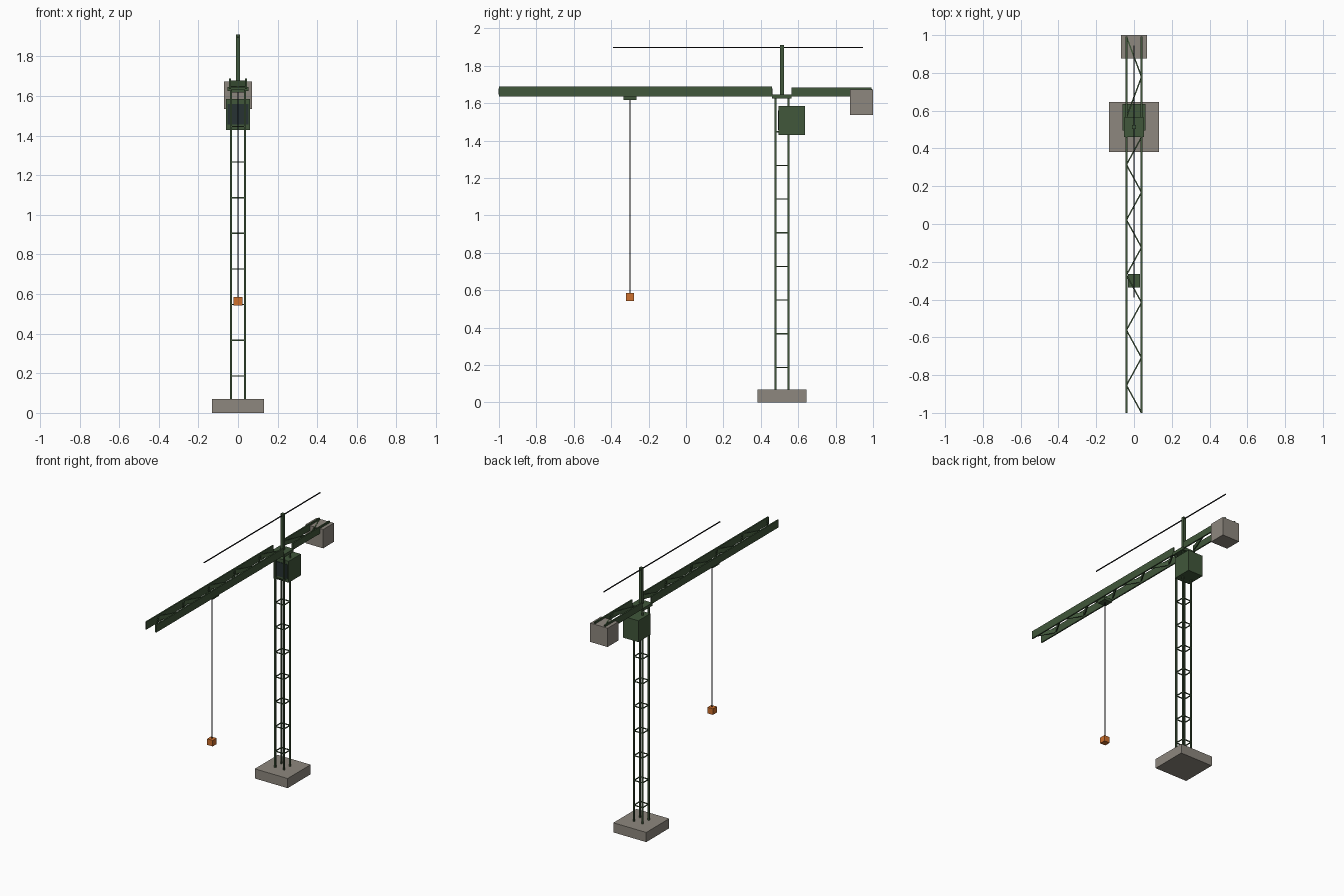
import bpy
from mathutils import Vector

if "Cube" in bpy.data.objects:
    bpy.data.objects.remove(bpy.data.objects["Cube"])


def mat(name, rgb):
    m = bpy.data.materials.new(name)
    m.diffuse_color = (*rgb, 1)
    m.use_nodes = True
    m.node_tree.nodes["Principled BSDF"].inputs["Base Color"].default_value = m.diffuse_color
    return m


GREEN = mat("dark green paint", (0.052, 0.095, 0.043))
GREY = mat("concrete grey", (0.27, 0.245, 0.21))
BLACK = mat("cable black", (0.01, 0.01, 0.012))
ORANGE = mat("hook orange", (0.62, 0.16, 0.025))
GLASS = mat("dark glass", (0.02, 0.032, 0.034))


def box(name, lo, hi, material):
    """Axis-aligned box between two corners."""
    lo, hi = Vector(lo), Vector(hi)
    bpy.ops.mesh.primitive_cube_add(size=1, location=(lo + hi) / 2)
    ob = bpy.context.object
    ob.name = name
    ob.scale = hi - lo
    ob.data.materials.append(material)
    return ob


def beam(name, a, b, width, height, material=GREEN):
    """Horizontal bar from a to b with its height upright."""
    a, b = Vector(a), Vector(b)
    bpy.ops.mesh.primitive_cube_add(size=1, location=(a + b) / 2)
    ob = bpy.context.object
    ob.name = name
    ob.rotation_euler = (b - a).to_track_quat('Y', 'Z').to_euler()
    ob.scale = (width, (b - a).length, height)
    ob.data.materials.append(material)
    return ob


MY = 0.513   # mast centre in y
LEG = 0.035  # half spacing of the mast legs
RAIL = 0.04  # half spacing of the jib side rails

# Foundation
box("base_slab", (-0.132, MY - 0.132, 0), (0.132, MY + 0.132, 0.07), GREY)

# Mast legs
for sx in (-1, 1):
    for sy in (-1, 1):
        x, y = sx * LEG, MY + sy * LEG
        box("mast_leg", (x - 0.005, y - 0.005, 0.07), (x + 0.005, y + 0.005, 1.63), GREEN)

# Square rung rings up the mast
for i in range(8):
    z = 0.187 + 0.18 * i
    for s in (-1, 1):
        beam("mast_rung", (-LEG, MY + s * LEG, z), (LEG, MY + s * LEG, z), 0.006, 0.006)
        beam("mast_rung", (s * LEG, MY - LEG, z), (s * LEG, MY + LEG, z), 0.006, 0.006)

# Slewing platform and peak post
box("slewing_platform", (-0.052, 0.46, 1.625), (0.052, 0.565, 1.647), GREEN)
box("peak_post", (-0.011, MY - 0.011, 1.64), (0.011, MY + 0.011, 1.91), GREEN)

# Operator cab with front window
box("cab", (-0.061, 0.495, 1.43), (0.061, 0.635, 1.585), GREEN)
box("cab_window", (-0.052, 0.491, 1.457), (0.052, 0.497, 1.56), GLASS)


def truss(name, y0, y1, z0, z1, bays, side):
    """Two side rails with zigzag lacing between them."""
    for s in (-1, 1):
        box(name + "_rail", (s * RAIL - 0.005, min(y0, y1), z0),
            (s * RAIL + 0.005, max(y0, y1), z1), GREEN)
    step, z = (y1 - y0) / bays, (z0 + z1) / 2
    for i in range(bays):
        beam(name + "_lacing", (side * RAIL, y0 + step * i, z),
             (-side * RAIL, y0 + step * (i + 1), z), 0.007, 0.03)
        side = -side


# Main jib and rear counter jib
truss("jib", 0.46, -1.0, 1.635, 1.69, 10, 1)
truss("counter_jib", 0.565, 0.992, 1.637, 1.685, 2, -1)
box("counterweight", (-0.07, 0.877, 1.536), (0.07, 1.0, 1.673), GREY)

# Tie line over the peak
box("tie_line", (-0.003, -0.39, 1.894), (0.003, 0.945, 1.9), BLACK)

# Trolley, hoist cable and hook block
box("trolley", (-0.033, -0.335, 1.617), (0.033, -0.265, 1.637), GREEN)
box("hoist_cable", (-0.0025, -0.3025, 0.58), (0.0025, -0.2975, 1.62), BLACK)
box("hook_block", (-0.022, -0.322, 0.542), (0.022, -0.278, 0.586), ORANGE)
